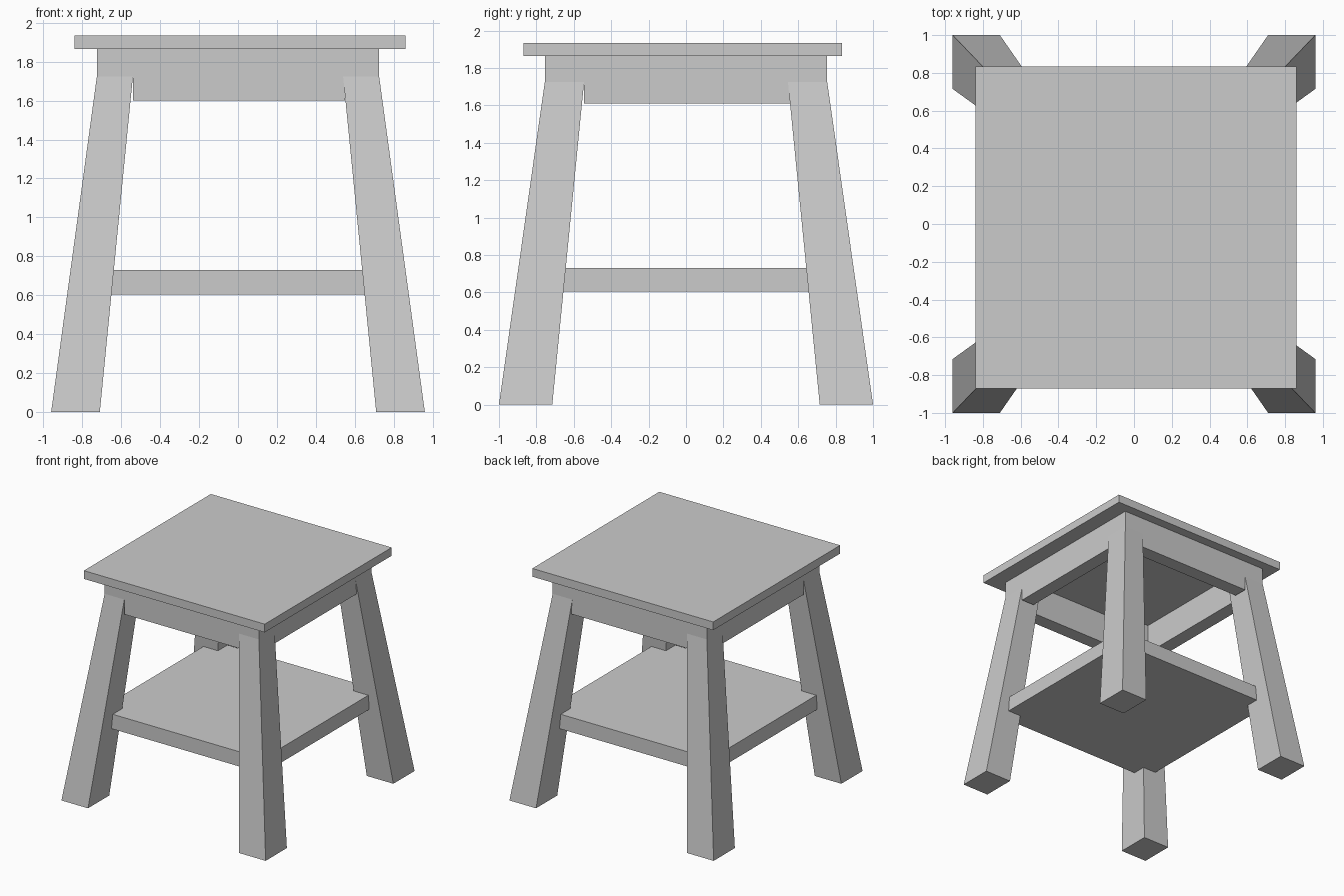
import bpy
import bmesh

if "Cube" in bpy.data.objects:
    bpy.data.objects.remove(bpy.data.objects["Cube"])


def make_object(name, bm):
    bmesh.ops.recalc_face_normals(bm, faces=bm.faces)
    mesh = bpy.data.meshes.new(name)
    bm.to_mesh(mesh)
    bm.free()
    obj = bpy.data.objects.new(name, mesh)
    bpy.context.collection.objects.link(obj)
    return obj


def loft(name, sections):
    """Stack of rectangles (x0, x1, y0, y1, z) joined into a closed solid."""
    bm = bmesh.new()
    rings = []
    for x0, x1, y0, y1, z in sections:
        rings.append([bm.verts.new((x, y, z))
                      for x, y in ((x0, y0), (x1, y0), (x1, y1), (x0, y1))])
    bm.faces.new(rings[0])
    bm.faces.new(rings[-1])
    for a, b in zip(rings, rings[1:]):
        for i in range(4):
            j = (i + 1) % 4
            bm.faces.new((a[i], a[j], b[j], b[i]))
    return make_object(name, bm)


def box(name, x0, x1, y0, y1, z0, z1):
    return loft(name, [(x0, x1, y0, y1, z0), (x0, x1, y0, y1, z1)])


def mirror(obj, x, y):
    mod = obj.modifiers.new("mirror", 'MIRROR')
    mod.use_axis = (x, y, False)
    mod.use_mirror_merge = False


# Seat board, slightly off centre
box("seat", -0.84, 0.86, -0.87, 0.835, 1.865, 1.935)

# Four splayed legs with a short upright section at the top
legs = loft("legs", [(0.71, 0.96, 0.715, 1.0, 0.0),
                     (0.54, 0.725, 0.545, 0.755, 1.725),
                     (0.54, 0.725, 0.545, 0.755, 1.865)])
mirror(legs, True, True)

# Apron boards between the legs, flush with the leg tops
front_back = box("front_and_back_aprons", -0.54, 0.55, 0.635, 0.755, 1.60, 1.865)
mirror(front_back, False, True)
sides = box("side_aprons", 0.605, 0.725, -0.545, 0.555, 1.61, 1.865)
mirror(sides, True, False)

# Lower shelf, its corners let into the legs
box("shelf", -0.775, 0.775, -0.77, 0.77, 0.605, 0.73)
